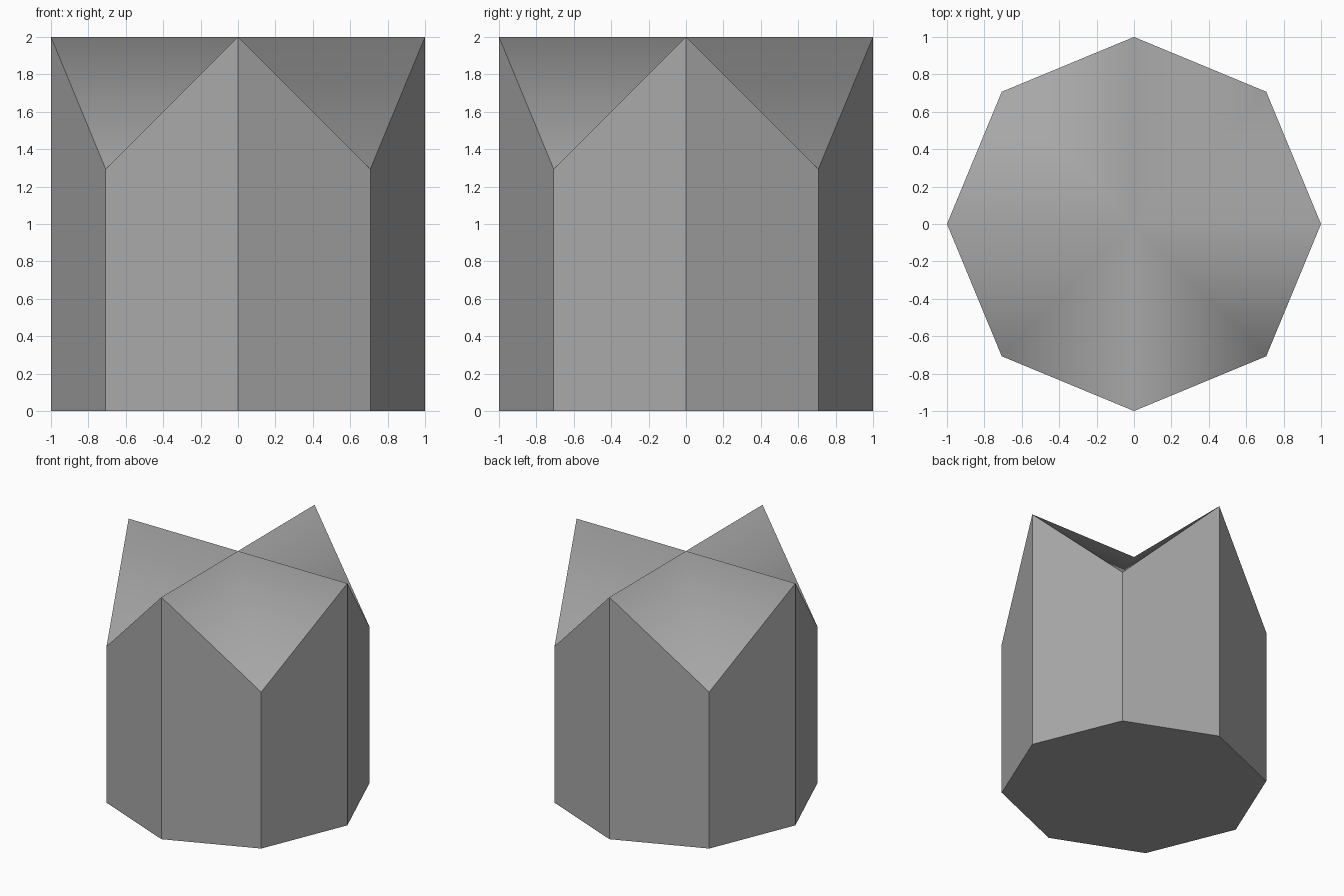
import bpy, bmesh
from math import cos, sin, pi

if "Cube" in bpy.data.objects:
    bpy.data.objects.remove(bpy.data.objects["Cube"])

SIDES, RADIUS, HEIGHT = 8, 1.0, 2.0

grey = bpy.data.materials.new("mid_grey")
grey.diffuse_color = (0.4, 0.4, 0.4, 1.0)
grey.use_nodes = True
grey.node_tree.nodes["Principled BSDF"].inputs["Base Color"].default_value = grey.diffuse_color


def roof_height(x, y):
    """Two crossing 45-degree gables: ridges on the axes, valleys on the diagonals."""
    return HEIGHT - min(abs(x), abs(y))


bm = bmesh.new()
ring = [(RADIUS * cos(2 * pi * i / SIDES), RADIUS * sin(2 * pi * i / SIDES))
        for i in range(SIDES)]
base = [bm.verts.new((x, y, 0)) for x, y in ring]
rim = [bm.verts.new((x, y, roof_height(x, y))) for x, y in ring]
peak = bm.verts.new((0, 0, HEIGHT))

# Flat floor
bm.faces.new(base[::-1])

for i in range(SIDES):
    j = (i + 1) % SIDES
    # Flat wall panel
    bm.faces.new((base[i], base[j], rim[j], rim[i]))
    # Smooth-shaded roof slope
    bm.faces.new((rim[i], rim[j], peak)).smooth = True

# Keep every edge outside the roof sharp
for edge in bm.edges:
    edge.smooth = peak in edge.verts

mesh = bpy.data.meshes.new("cross_gable_prism")
bm.to_mesh(mesh)
bm.free()
mesh.materials.append(grey)
prism = bpy.data.objects.new("cross_gable_prism", mesh)
bpy.context.collection.objects.link(prism)
